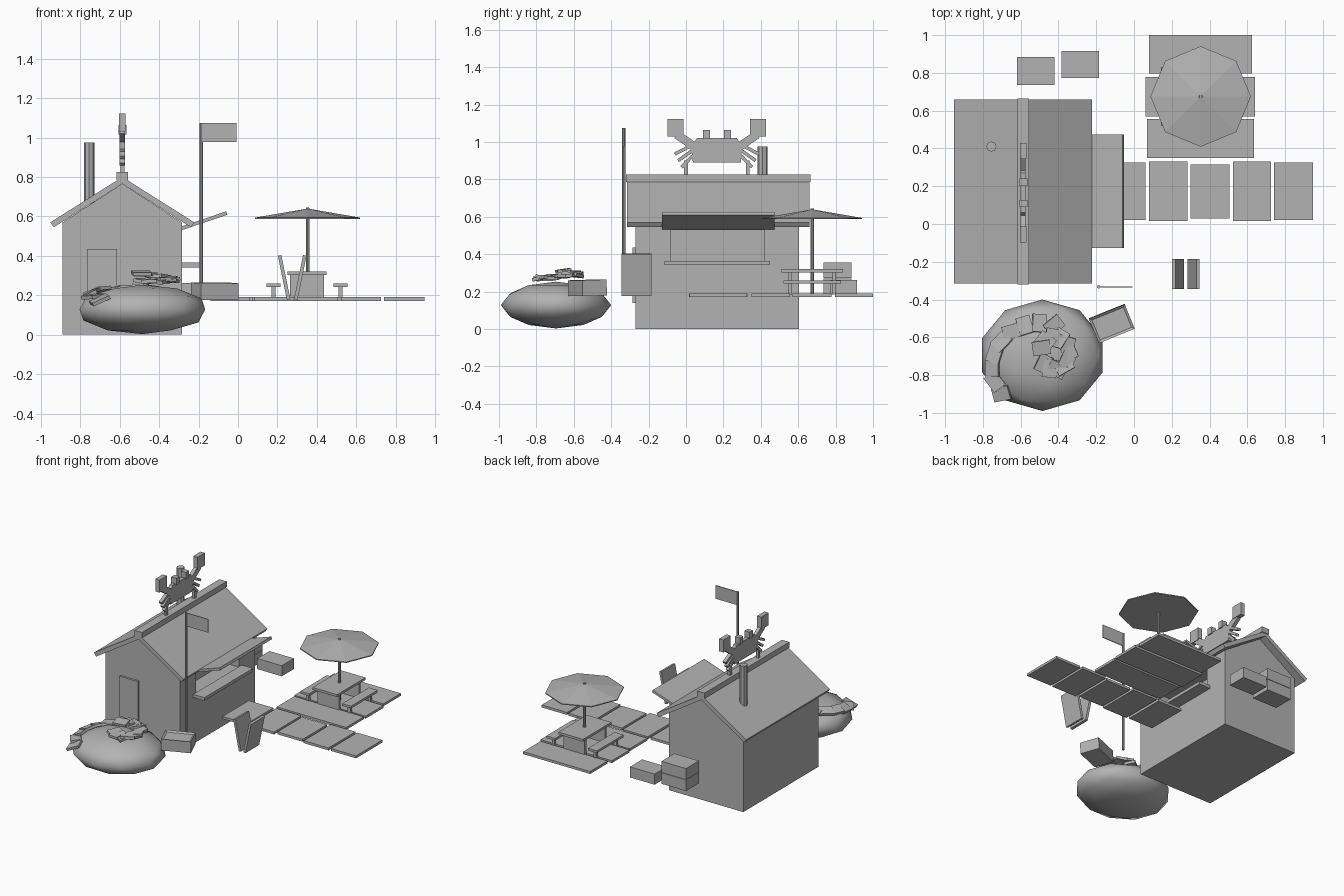
import bpy, bmesh, math, random
from mathutils import Vector, Matrix

random.seed(4)
if "Cube" in bpy.data.objects:
    bpy.data.objects.remove(bpy.data.objects["Cube"])

grey = bpy.data.materials.new("plain grey")
grey.use_nodes = True
grey.diffuse_color = (0.45, 0.45, 0.45, 1)
grey.node_tree.nodes["Principled BSDF"].inputs["Base Color"].default_value = (0.45, 0.45, 0.45, 1)


def finish(name, bm):
    bmesh.ops.recalc_face_normals(bm, faces=bm.faces)
    mesh = bpy.data.meshes.new(name)
    bm.to_mesh(mesh)
    bm.free()
    mesh.materials.append(grey)
    ob = bpy.data.objects.new(name, mesh)
    bpy.context.collection.objects.link(ob)
    return ob


def box(name, x, y, z):
    """Box from (min, max) pairs."""
    bm = bmesh.new()
    size = [b - a for a, b in (x, y, z)]
    mid = [(a + b) / 2 for a, b in (x, y, z)]
    bmesh.ops.create_cube(bm, size=1, matrix=Matrix.Translation(mid) @ Matrix.Diagonal((*size, 1)))
    return finish(name, bm)


def prism(name, points, axis, lo, hi):
    """Extrude an outline along x (points are y, z) or y (points are x, z)."""
    bm = bmesh.new()
    verts = [bm.verts.new((lo, a, b) if axis == "x" else (a, lo, b)) for a, b in points]
    face = bm.faces.new(verts)
    new = bmesh.ops.extrude_face_region(bm, geom=[face])["geom"]
    step = Vector((hi - lo, 0, 0) if axis == "x" else (0, hi - lo, 0))
    bmesh.ops.translate(bm, vec=step, verts=[g for g in new if isinstance(g, bmesh.types.BMVert)])
    return finish(name, bm)


def bar(name, a, b, width, axis, lo, hi):
    """Straight strip from a to b in a plane, extruded along the axis."""
    a, b = Vector(a), Vector(b)
    d = (b - a).normalized()
    n = Vector((-d.y, d.x)) * width / 2
    return prism(name, [a + n, b + n, b - n, a - n], axis, lo, hi)


def cone(name, x, y, z0, z1, r0, r1, sides=8):
    bm = bmesh.new()
    bmesh.ops.create_cone(bm, cap_ends=True, segments=sides, radius1=r0, radius2=r1,
                          depth=z1 - z0, matrix=Matrix.Translation((x, y, (z0 + z1) / 2)))
    return finish(name, bm)


# House with a recessed serving window
RIDGE = -0.587
house = prism("house_walls", [(-0.89, 0), (-0.285, 0), (-0.285, 0.57), (RIDGE, 0.765), (-0.89, 0.57)],
              "y", -0.27, 0.605)
cutter = box("window_cutter", (-0.4, -0.2), (-0.08, 0.42), (0.36, 0.53))
cutter.hide_render = True
mod = house.modifiers.new("window", "BOOLEAN")
mod.object, mod.operation, mod.solver = cutter, "DIFFERENCE", "EXACT"
bpy.context.view_layer.objects.active = house
bpy.ops.object.modifier_apply(modifier="window")
bpy.data.objects.remove(cutter)

for side, label in ((-1, "right"), (1, "left")):
    prism("roof_" + label, [(RIDGE, 0.80), (RIDGE + side * 0.365, 0.57), (RIDGE + side * 0.348, 0.545),
                            (RIDGE, 0.765)], "y", -0.315, 0.66)
box("roof_ridge", (-0.617, -0.557), (-0.32, 0.665), (0.785, 0.825))
box("front_door", (-0.765, -0.615), (-0.285, -0.27), (0.14, 0.435))
box("serving_counter", (-0.285, -0.193), (-0.115, 0.45), (0.342, 0.365))
bar("awning", (-0.285, 0.54), (-0.057, 0.617), 0.018, "y", -0.128, 0.473)
cone("chimney", -0.755, 0.41, 0.66, 0.975, 0.027, 0.027)

# Crab sign on the ridge, mirrored about its middle
MID = 0.165
x0, x1 = -0.6, -0.574
prism("crab_body", [(MID + s * y, z) for s, pts in (
    (-1, [(0.128, 0.89), (0.135, 0.96), (0.12, 1.0), (0.105, 1.022)]),
    (1, [(0.105, 1.022), (0.12, 1.0), (0.135, 0.96), (0.128, 0.89)])) for y, z in pts], "x", x0, x1)
for s, label in ((-1, "front"), (1, "back")):
    at = lambda y, z: (MID + s * y, z)
    span = lambda a, b: sorted((MID + s * a, MID + s * b))
    bar("crab_arm_" + label, at(0.12, 0.975), at(0.215, 1.04), 0.045, "x", x0, x1)
    box("crab_claw_" + label, (-0.604, -0.57), span(0.178, 0.263), (1.03, 1.122))
    box("crab_eye_" + label, (-0.607, -0.565), span(0.037, 0.075), (1.015, 1.065))
    for i in range(3):
        bar("crab_leg_%s_%d" % (label, i), at(0.13, 0.985 - i * 0.03), at(0.225 - i * 0.018, 0.935 - i * 0.035),
            0.018, "x", x0, x1)
    bar("crab_post_" + label, at(0.165, 0.8), at(0.165, 0.9), 0.02, "x", -0.597, -0.577)

# Flag
cone("flag_pole", -0.187, -0.333, 0.18, 1.075, 0.009, 0.009)
box("flag", (-0.187, -0.008), (-0.336, -0.33), (0.977, 1.075))

# Sandwich board
for s in (-1, 1):
    bar("menu_board_" + ("right" if s < 0 else "left"), (0.275 + s * 0.018, 0.178), (0.275 + s * 0.064, 0.402),
        0.018, "y", -0.345, -0.185)

# Stepping boards and deck
DECK = (0.172, 0.19)
path = [(-0.14, 0.06, 0.02, 0.325), (0.08, 0.283, 0.015, 0.33), (0.3, 0.505, 0.03, 0.315),
        (0.523, 0.725, 0.017, 0.33), (0.742, 0.947, 0.02, 0.325)]
deck = [(0.07, 0.635, 0.35, 0.555), (0.06, 0.64, 0.57, 0.777), (0.08, 0.625, 0.797, 1.0)]
for i, (a, b, c, d) in enumerate(path + deck):
    box("deck_board_%d" % i, (a, b), (c, d), DECK)

# Picnic table and benches
TX, TY = 0.35, 0.675
box("table_top", (TX - 0.1, TX + 0.1), (TY - 0.165, TY + 0.165), (0.303, 0.32))
for s in (-1, 1):
    y = TY + s * 0.117
    box("table_leg", (TX - 0.087, TX + 0.087), (y - 0.01, y + 0.01), (0.185, 0.305))
    bx = TX + s * 0.17
    box("bench_seat", (bx - 0.036, bx + 0.036), (TY - 0.155, TY + 0.155), (0.243, 0.26))
    for t in (-1, 1):
        ly = TY + t * 0.117
        box("bench_leg", (bx - 0.011, bx + 0.011), (ly - 0.01, ly + 0.01), (0.185, 0.245))

# Parasol
cone("parasol_pole", 0.353, TY, 0.185, 0.63, 0.009, 0.009)
cone("parasol_rim", 0.353, TY, 0.587, 0.594, 0.266, 0.266)
cone("parasol_canopy", 0.353, TY, 0.594, 0.638, 0.266, 0.01)
cone("parasol_cap", 0.353, TY, 0.635, 0.644, 0.01, 0.008)

# Crates behind the house
for i, z in enumerate((0.19, 0.274)):
    box("stacked_crate_%d" % i, (-0.62, -0.42), (0.735, 0.885), (z, z + 0.081))
box("loose_crate", (-0.385, -0.185), (0.773, 0.915), (0.185, 0.263))

# Open crate in front, with a sunken top
bm = bmesh.new()
bmesh.ops.create_cube(bm, size=1, matrix=Matrix.Diagonal((0.205, 0.14, 0.085, 1)))
top = max(bm.faces, key=lambda f: f.calc_center_median().z)
bmesh.ops.inset_individual(bm, faces=[top], thickness=0.018)
bmesh.ops.translate(bm, verts=top.verts, vec=(0, 0, -0.01))
crate = finish("open_crate", bm)
crate.location = (-0.118, -0.527, 0.22)
crate.rotation_euler = (0.03, 0, math.radians(22))

# Boulder
centre, radii = Vector((-0.485, -0.695, 0.128)), Vector((0.335, 0.295, 0.125))
bm = bmesh.new()
bmesh.ops.create_icosphere(bm, subdivisions=2, radius=1,
                           matrix=Matrix.Translation(centre) @ Matrix.Diagonal((*radii, 1)))
boulder = finish("boulder", bm)
for p in boulder.data.polygons:
    p.use_smooth = True


# Flat stones lying on the boulder
def stone(name, x, y, angle, lift):
    u, v = (x - centre.x) / radii.x, (y - centre.y) / radii.y
    h = math.sqrt(max(0.05, 1 - u * u - v * v))
    normal = Vector((u / radii.x, v / radii.y, 2 * h / radii.z))
    turn = normal.to_track_quat("Z", "Y").to_matrix().to_4x4() @ Matrix.Rotation(angle, 4, "Z")
    tilt = Matrix.Rotation(random.uniform(-0.25, 0.25), 4, "X")
    place = Matrix.Translation((x, y, centre.z + radii.z * h + lift))
    bm = bmesh.new()
    bmesh.ops.create_cube(bm, size=1, matrix=place @ turn @ tilt @ Matrix.Diagonal((0.095, 0.075, 0.018, 1)))
    finish(name, bm)


for i in range(9):
    a = math.radians(72 + i * 18)
    stone("outer_stone_%d" % i, -0.5 + 0.25 * math.cos(a), -0.76 + 0.235 * math.sin(a),
          a + random.uniform(-0.5, 0.5), 0.008)
for i in range(11):
    a = math.radians(-140 + i * 30)
    stone("inner_stone_%d" % i, -0.42 + 0.075 * math.cos(a), -0.685 + 0.085 * math.sin(a),
          a + random.uniform(-0.5, 0.5), 0.02 + 0.004 * i)
